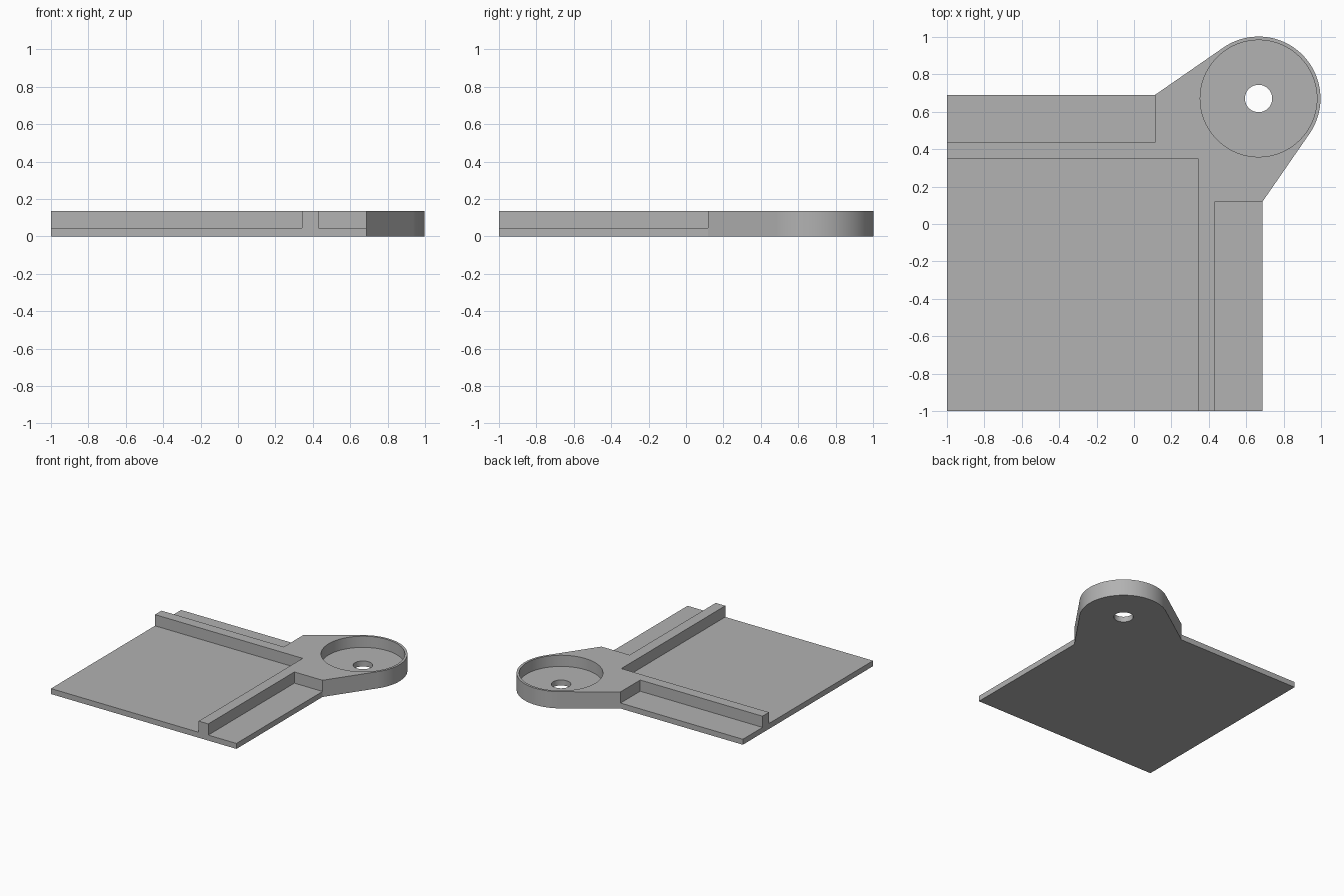
import bpy, bmesh, math

if "Cube" in bpy.data.objects:
    bpy.data.objects.remove(bpy.data.objects["Cube"])

FLOOR, TOP = 0.045, 0.137          # plate thickness, full height
CX, CY, R = 0.666, 0.671, 0.331    # round boss
X1, Y1 = 0.686, 0.69               # outer plate edges
OVER = 0.2                         # cutter overshoot

grey = bpy.data.materials.new("grey")
grey.diffuse_color = (0.445, 0.445, 0.445, 1)
grey.use_nodes = True
grey.node_tree.nodes["Principled BSDF"].inputs["Base Color"].default_value = grey.diffuse_color


def prism(name, points, z0, z1):
    bm = bmesh.new()
    base = bm.faces.new([bm.verts.new((x, y, z0)) for x, y in points])
    top = bmesh.ops.extrude_face_region(bm, geom=[base])["geom"]
    verts = [v for v in top if isinstance(v, bmesh.types.BMVert)]
    bmesh.ops.translate(bm, verts=verts, vec=(0, 0, z1 - z0))
    bmesh.ops.recalc_face_normals(bm, faces=bm.faces)
    mesh = bpy.data.meshes.new(name)
    bm.to_mesh(mesh)
    bm.free()
    mesh.materials.append(grey)
    obj = bpy.data.objects.new(name, mesh)
    bpy.context.collection.objects.link(obj)
    return obj


def arc(radius, a0, a1, n):
    return [(CX + radius * math.cos(a0 + (a1 - a0) * i / n),
             CY + radius * math.sin(a0 + (a1 - a0) * i / n)) for i in range(n + 1)]


def rect(x0, y0, x1, y1):
    return [(x0, y0), (x1, y0), (x1, y1), (x0, y1)]


def tangent(x, y, side):
    dx, dy = x - CX, y - CY
    return math.atan2(dy, dx) + side * math.acos(R / math.hypot(dx, dy))


# Full-height outline: square plate with a tapered round corner
p, q = (X1, 0.118), (0.112, Y1)
start = tangent(*p, 1)
end = tangent(*q, -1) % (2 * math.pi)
outline = [(-1, -1), (X1, -1), p] + arc(R, start, end, 64) + [q, (-1, Y1)]
body = prism("corner_plate", outline, 0, TOP)

# Recesses and the through hole
cutters = [
    prism("inner_recess", rect(-1 - OVER, -1 - OVER, 0.343, 0.35), FLOOR, TOP + OVER),
    prism("right_recess", rect(0.43, -1 - OVER, X1 + OVER, 0.118), FLOOR, TOP + OVER),
    prism("back_recess", rect(-1 - OVER, 0.435, 0.112, Y1 + OVER), FLOOR, TOP + OVER),
    prism("round_pocket", arc(0.312, 0, 2 * math.pi, 96)[:-1], FLOOR, TOP + OVER),
    prism("pin_hole", arc(0.073, 0, 2 * math.pi, 48)[:-1], -OVER, TOP + OVER),
]
bpy.context.view_layer.objects.active = body
body.select_set(True)
for cutter in cutters:
    cutter.hide_render = True
    mod = body.modifiers.new(cutter.name, "BOOLEAN")
    mod.operation, mod.solver, mod.object = "DIFFERENCE", "EXACT", cutter
    bpy.ops.object.modifier_apply(modifier=mod.name)
for cutter in cutters:
    bpy.data.objects.remove(cutter)

# Smooth round walls, flat large faces
bpy.ops.object.shade_smooth_by_angle(angle=math.radians(30))
for face in body.data.polygons:
    if face.area > 0.01:
        face.use_smooth = False
